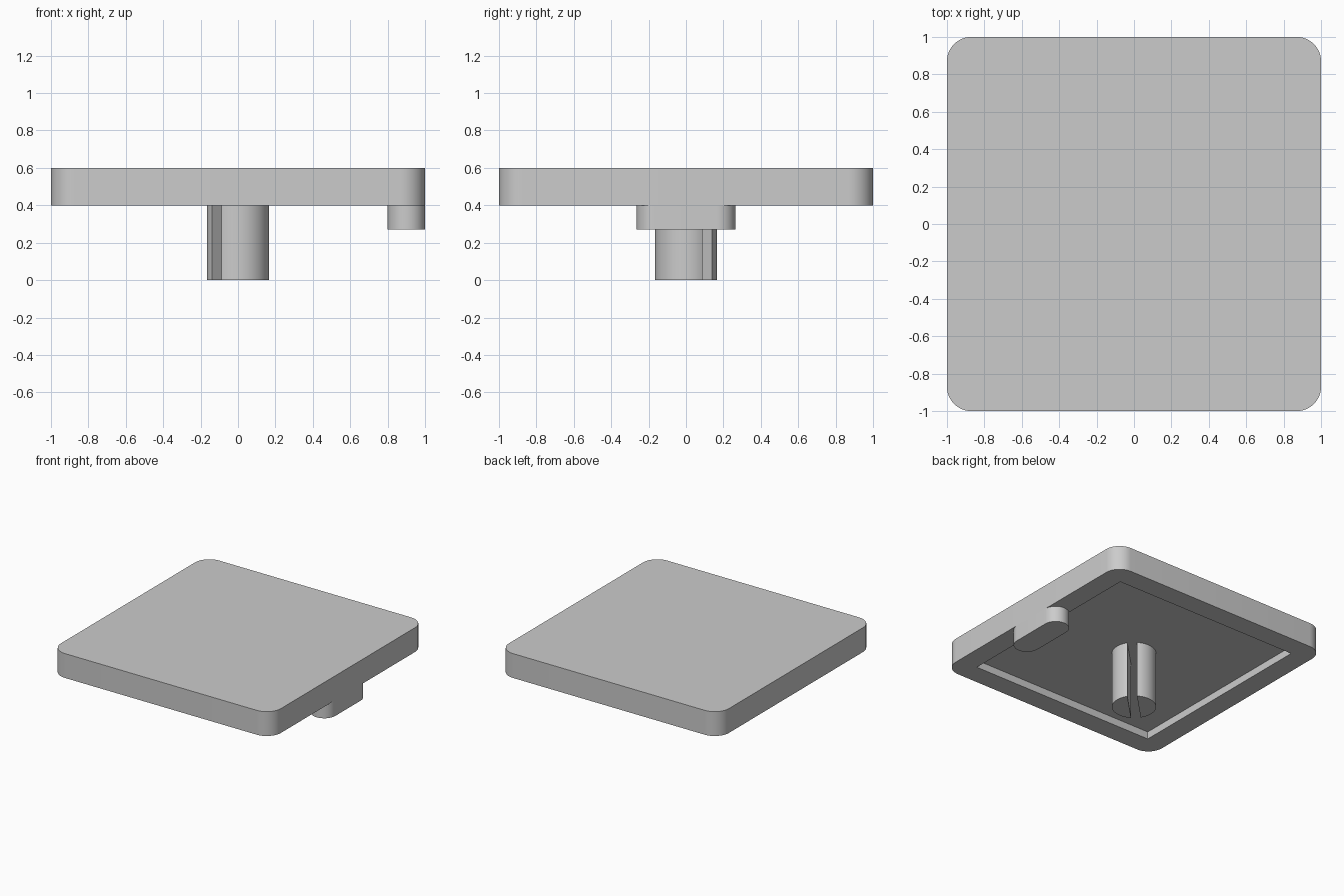
import bpy
import bmesh
from math import cos, sin, pi, asin

cube = bpy.data.objects.get("Cube")
if cube:
    bpy.data.objects.remove(cube, do_unlink=True)

grey = bpy.data.materials.new("light grey plastic")
grey.use_nodes = True
grey.diffuse_color = (0.6, 0.6, 0.6, 1)
grey.node_tree.nodes["Principled BSDF"].inputs["Base Color"].default_value = (0.6, 0.6, 0.6, 1)


def arc(cx, cy, radius, start, end, steps):
    """Points along a circular arc."""
    angles = [start + (end - start) * i / steps for i in range(steps + 1)]
    return [(cx + radius * cos(a), cy + radius * sin(a)) for a in angles]


def rounded_rect(cx, cy, half_x, half_y, radius, steps):
    """Counter-clockwise outline of a rectangle with round corners."""
    points = []
    for i, (sx, sy) in enumerate([(1, 1), (-1, 1), (-1, -1), (1, -1)]):
        points += arc(cx + sx * (half_x - radius), cy + sy * (half_y - radius),
                      radius, i * pi / 2, (i + 1) * pi / 2, steps)
    return points


def prism(name, outlines, bottom, top):
    """Solid made by extruding each flat outline from bottom to top."""
    bm = bmesh.new()
    for outline in outlines:
        face = bm.faces.new([bm.verts.new((x, y, bottom)) for x, y in outline])
        result = bmesh.ops.extrude_face_region(bm, geom=[face], use_keep_orig=True)
        for v in result["geom"]:
            if isinstance(v, bmesh.types.BMVert):
                v.co.z = top
    bmesh.ops.remove_doubles(bm, verts=bm.verts, dist=0.0001)
    bmesh.ops.recalc_face_normals(bm, faces=bm.faces)
    mesh = bpy.data.meshes.new(name)
    bm.to_mesh(mesh)
    bm.free()
    mesh.materials.append(grey)
    obj = bpy.data.objects.new(name, mesh)
    bpy.context.collection.objects.link(obj)
    return obj


def activate(obj):
    bpy.ops.object.select_all(action="DESELECT")
    obj.select_set(True)
    bpy.context.view_layer.objects.active = obj


PLATE_BOTTOM, PLATE_TOP, RECESS_TOP = 0.4, 0.6, 0.46

# Plate with a shallow square recess underneath
plate = prism("plate", [rounded_rect(0, 0, 1, 1, 0.13, 12)], PLATE_BOTTOM, PLATE_TOP)
recess = 0.83
cutter = prism("recess_cutter",
               [[(recess, recess), (-recess, recess), (-recess, -recess), (recess, -recess)]],
               PLATE_BOTTOM - 0.1, RECESS_TOP)
cutter.hide_render = True
cut = plate.modifiers.new("recess", "BOOLEAN")
cut.operation = "DIFFERENCE"
cut.solver = "EXACT"
cut.object = cutter
activate(plate)
bpy.ops.object.modifier_apply(modifier=cut.name)
bpy.data.objects.remove(cutter, do_unlink=True)

# Round stem split by a diagonal slot
stem_radius, half_slot = 0.165, 0.036
gap = asin(half_slot / stem_radius)
halves = [arc(0, 0, stem_radius, a + gap, a + pi - gap, 28) for a in (pi / 4, pi * 5 / 4)]
stem = prism("split_stem", halves, 0, RECESS_TOP)

# Round-ended tab flush with one side of the plate
tab = prism("side_tab", [rounded_rect(0.9, 0, 0.1, 0.265, 0.1, 12)], 0.27, RECESS_TOP)

for part in (plate, stem, tab):
    activate(part)
    bpy.ops.object.shade_smooth_by_angle(angle=pi / 6)
